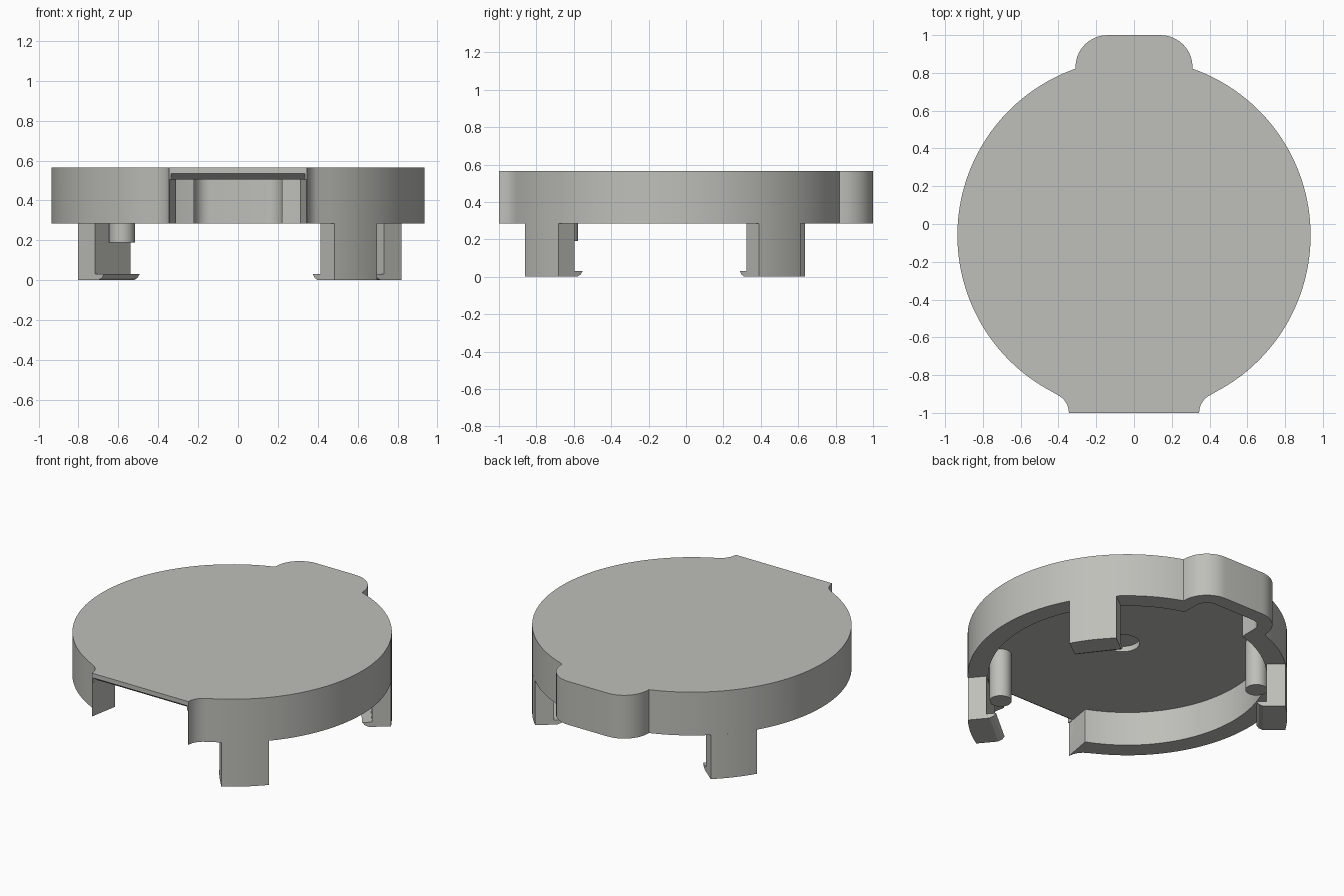
import bpy, bmesh, math
from mathutils import Matrix, Vector

if "Cube" in bpy.data.objects:
    bpy.data.objects.remove(bpy.data.objects["Cube"])

R, CY = 0.935, -0.06            # cap radius and centre
Z_RIM, Z_ROOF, Z_TOP = 0.285, 0.505, 0.565

grey = bpy.data.materials.new("light_grey")
grey.diffuse_color = (0.52, 0.52, 0.49, 1)
grey.use_nodes = True
grey.node_tree.nodes["Principled BSDF"].inputs["Base Color"].default_value = grey.diffuse_color


def arc(cx, cy, r, a0, a1, n):
    """Points on an arc, angles in degrees."""
    return [(cx + r * math.cos(math.radians(a0 + (a1 - a0) * i / n)),
             cy + r * math.sin(math.radians(a0 + (a1 - a0) * i / n))) for i in range(n + 1)]


def prism(name, pts, lo, hi, matrix=Matrix()):
    """Extrude a closed outline along its own normal from lo to hi."""
    bm = bmesh.new()
    base = bm.faces.new([bm.verts.new((x, y, lo)) for x, y in pts])
    ext = bmesh.ops.extrude_face_region(bm, geom=[base])["geom"]
    bmesh.ops.translate(bm, vec=(0, 0, hi - lo),
                        verts=[g for g in ext if isinstance(g, bmesh.types.BMVert)])
    bm.transform(matrix)
    bmesh.ops.recalc_face_normals(bm, faces=bm.faces)
    mesh = bpy.data.meshes.new(name)
    bm.to_mesh(mesh)
    bm.free()
    mesh.materials.append(grey)
    ob = bpy.data.objects.new(name, mesh)
    bpy.context.collection.objects.link(ob)
    return ob


def cut(target, cutter):
    mod = target.modifiers.new("cut", "BOOLEAN")
    mod.operation, mod.solver, mod.object = "DIFFERENCE", "EXACT", cutter
    bpy.context.view_layer.objects.active = target
    bpy.ops.object.modifier_apply(modifier=mod.name)
    cutter.hide_render = True
    bpy.data.objects.remove(cutter)


def smooth(ob):
    bpy.ops.object.select_all(action="DESELECT")
    ob.select_set(True)
    bpy.context.view_layer.objects.active = ob
    bpy.ops.object.shade_smooth_by_angle(angle=math.radians(30))


def mirrored(half):
    """Close a right-hand outline (front to back) with its mirror image."""
    return half + [(-x, y) for x, y in reversed(half)]


# Cap: disc with flared flat front and rounded back tab
outline = mirrored(
    arc(0.45, -1.0, 0.105, 180, 115.6, 8)
    + arc(0, CY, R, -64.4, 70.6, 64)[1:]
    + arc(0.14, 0.83, 0.17, 0, 90, 10))
cap = prism("cap", outline, Z_RIM, Z_TOP)

# Hollow underside, open at the front, with a pocket inside the tab
RI = 0.815
cavity = mirrored(
    [(0.348, -1.03), (0.31, CY - math.sqrt(RI ** 2 - 0.31 ** 2))]
    + arc(0, CY, RI, -67.0, 74.3, 64)
    + arc(0.14, 0.83, 0.08, 0, 90, 8))
cut(cap, prism("cavity_cutter", cavity, 0.1, Z_ROOF))

# Left side notch with rounded corners, profile in y and z, run along x
along_x = Matrix(((0, 0, 1, 0), (1, 0, 0, CY), (0, 1, 0, 0), (0, 0, 0, 1)))
notch = mirrored(
    [(0.335, 0.2)] + arc(0.335, Z_RIM + 0.05, 0.05, 270, 180, 6)
    + arc(0.215, Z_ROOF - 0.07, 0.07, 0, 90, 8))
cut(cap, prism("notch_cutter", notch, -1.1, -0.6, along_x))

# Bevel under the front lip
bevel = [(-1.02 - CY, 0.55), (-1.02 - CY, 0.45), (-0.955 - CY, 0.45), (-0.955 - CY, 0.505)]
cut(cap, prism("bevel_cutter", bevel, -0.335, 0.335, along_x))

# Shallow round recess in the roof
cut(cap, prism("recess_cutter", arc(0.02, -0.08, 0.1, 0, 352.5, 47), 0.4, Z_ROOF + 0.035))
smooth(cap)

# Clip legs, each with an inward hook and a round post behind it
HALF, THICK = 8.6, 0.11
edge = R * math.sin(math.radians(HALF))
inner = R * math.cos(math.radians(HALF)) - THICK
for label, angle in (("front_right", -50.3), ("back_right", 37.4), ("back_left", 140.4)):
    place = Matrix.Translation((0, CY, 0)) @ Matrix.Rotation(math.radians(angle), 4, "Z")
    smooth(prism(label + "_leg", arc(0, 0, R, -HALF, HALF, 8) + [(inner, edge), (inner, -edge)],
                 0, Z_RIM, place))
    upright = place @ Matrix.Rotation(math.pi / 2, 4, "X")
    hook = [(inner + 0.01, 0.0), (inner - 0.02, 0.0), (inner - 0.045, 0.012),
            (inner - 0.058, 0.03), (inner + 0.01, 0.03)]
    prism(label + "_hook", hook, -edge, edge, upright)
    smooth(prism(label + "_post", arc(0.755, 0, 0.065, 0, 348.75, 31), 0.19, Z_ROOF + 0.01, place))
